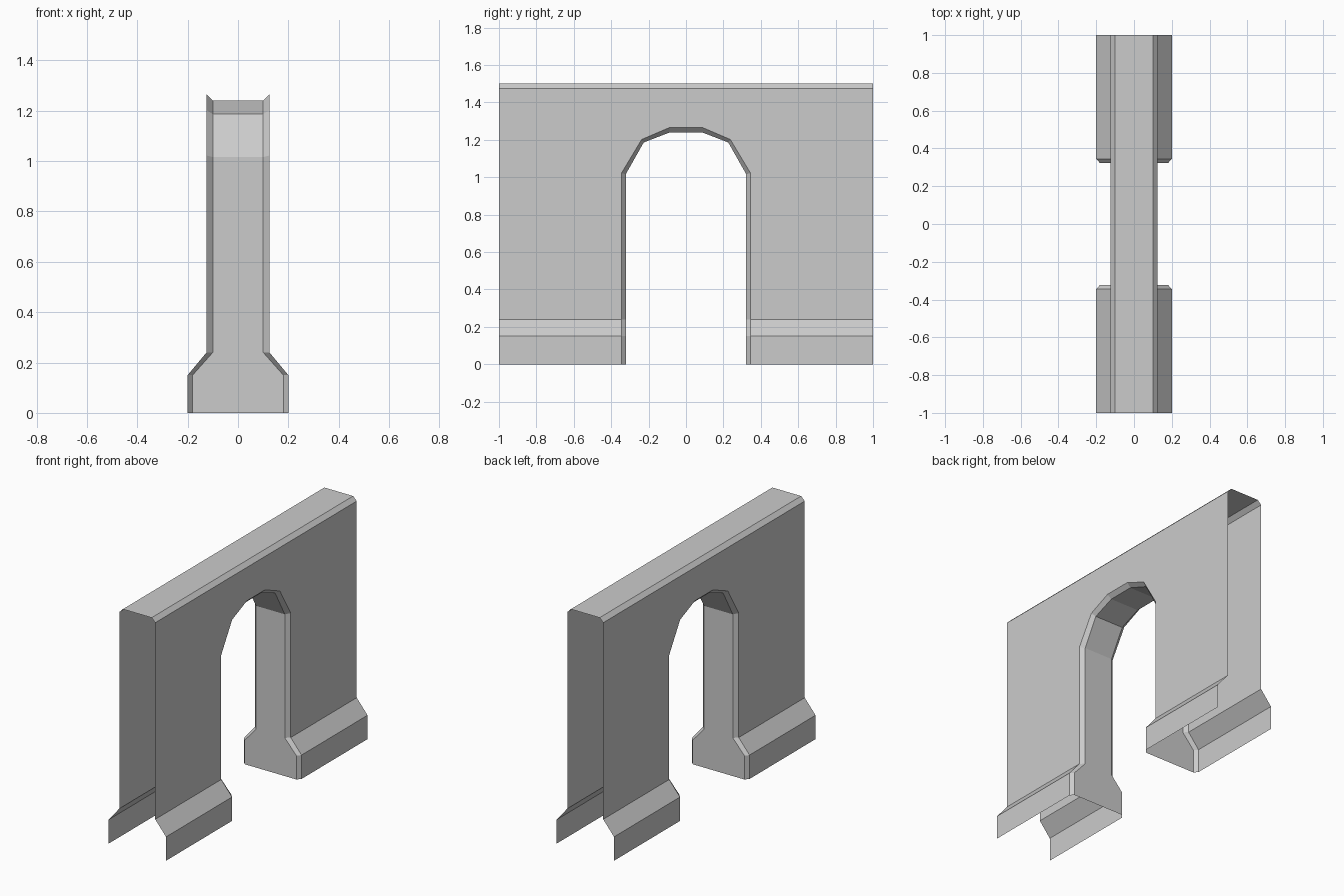
import bpy

if "Cube" in bpy.data.objects:
    bpy.data.objects.remove(bpy.data.objects["Cube"])


def make_part(name, verts, faces):
    # Half shell on the +x side, mirrored across x = 0
    mesh = bpy.data.meshes.new(name)
    mesh.from_pydata(verts, [], faces)
    mesh.update()
    obj = bpy.data.objects.new(name, mesh)
    bpy.context.collection.objects.link(obj)
    mirror = obj.modifiers.new("mirror", 'MIRROR')
    mirror.use_axis = (True, False, False)
    mirror.merge_threshold = 0.0005
    return obj


def strip(name, rows):
    # Skin a list of equally long point rows with quads
    n = len(rows[0])
    verts = [p for row in rows for p in row]
    faces = [(r * n + i, r * n + i + 1, (r + 1) * n + i + 1, (r + 1) * n + i)
             for r in range(len(rows) - 1) for i in range(n - 1)]
    return make_part(name, verts, faces)


def extrude_y(name, profile, y0, y1):
    return strip(name, [[(x, y0, z), (x, y1, z)] for x, z in profile])


def both_legs(half):
    # Right leg up to the crown, then down the left leg
    return half + [(x, -y, z) for x, y, z in reversed(half)]


WALL, TOP, FOOT = 0.125, 0.10, 0.20
OPEN, SLOPE, EAVE = 0.345, 0.24, 1.475

# Opening edges: on the wall face, and inside the chamfer
arch = [(OPEN, 1.022), (0.237, 1.202), (0.09, 1.265)]
arch_in = [(0.322, 1.016), (0.226, 1.186), (0.086, 1.24)]
outer = both_legs([(FOOT, OPEN, 0), (FOOT, OPEN, 0.15), (WALL, OPEN, SLOPE)]
                  + [(WALL, y, z) for y, z in arch])
inner = both_legs([(0.18, 0.322, 0), (0.18, 0.322, 0.15), (TOP, 0.322, SLOPE)]
                  + [(TOP, y, z) for y, z in arch_in])
middle = [(0, y, z) for x, y, z in inner]
strip("arch_lining", [outer, inner, middle])

# Flat wall faces with the arch notch
face = [(WALL, -1, SLOPE)] + outer[2:-2][::-1] + [
    (WALL, 1, SLOPE), (WALL, 1, EAVE), (WALL, -1, EAVE)]
make_part("wall", face, [tuple(range(len(face)))])

# Chamfered top, open at both ends
extrude_y("wall_cap", [(WALL, EAVE), (TOP, 1.5), (0, 1.5)], -1, 1)

# Sloped footings either side of the opening, open below
foot_profile = [(FOOT, 0), (FOOT, 0.15), (WALL, SLOPE)]
extrude_y("front_footing", foot_profile, -1, -OPEN)
extrude_y("back_footing", foot_profile, OPEN, 1)
